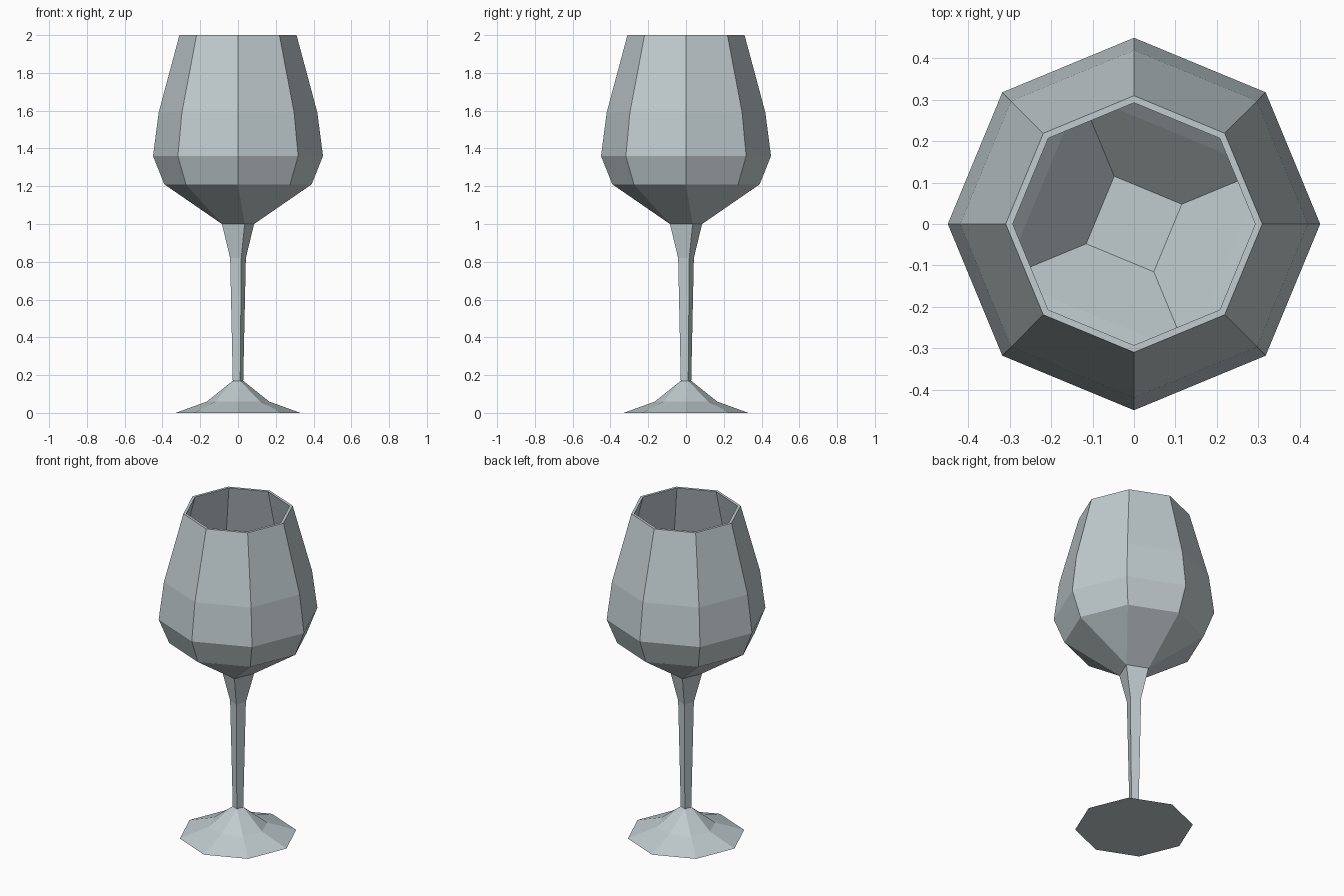
import bpy, bmesh
from math import cos, sin, radians

if "Cube" in bpy.data.objects:
    bpy.data.objects.remove(bpy.data.objects["Cube"])

glass = bpy.data.materials.new("pale_grey_glass")
glass.diffuse_color = (0.53, 0.60, 0.62, 1)
glass.use_nodes = True
glass.node_tree.nodes["Principled BSDF"].inputs["Base Color"].default_value = glass.diffuse_color


def ring(bm, sides, r, z):
    """Eight slots per ring; on a four-sided ring neighbouring slots share a vertex."""
    start = 0 if sides == 8 else 22.5
    verts = []
    for k in range(sides):
        a = radians(start + k * 360 / sides)
        verts.append(bm.verts.new((r * cos(a), r * sin(a), z)))
    return [verts[i * sides // 8] for i in range(8)]


def loft(name, profile, cap_start=False, cap_end=False):
    """Skin a list of (sides, radius, height) rings, listed bottom to top outside."""
    bm = bmesh.new()
    rings = [ring(bm, *p) for p in profile]
    for a, b in zip(rings, rings[1:]):
        for i in range(8):
            j = (i + 1) % 8
            corners = list(dict.fromkeys((a[i], a[j], b[j], b[i])))
            if len(corners) > 2:
                bm.faces.new(corners)
    if cap_start:
        bm.faces.new(list(dict.fromkeys(reversed(rings[0]))))
    if cap_end:
        bm.faces.new(list(dict.fromkeys(rings[-1])))
    me = bpy.data.meshes.new(name)
    bm.to_mesh(me)
    bm.free()
    me.materials.append(glass)
    ob = bpy.data.objects.new(name, me)
    bpy.context.collection.objects.link(ob)
    return ob


# Foot: octagonal base rising to the square stem
loft("foot", [(8, 0.33, 0), (8, 0.165, 0.06), (4, 0.03, 0.17)], cap_start=True)

# Stem: four-sided, flaring under the bowl
loft("stem", [(4, 0.03, 0.17), (4, 0.045, 0.82), (4, 0.092, 1.0)])

# Bowl: outer wall up to the rim, then the inner wall back down to a square floor
loft("bowl", [
    (4, 0.092, 1.0), (8, 0.39, 1.21), (8, 0.45, 1.36), (8, 0.42, 1.59), (8, 0.31, 2.0),
    (8, 0.293, 2.0), (8, 0.403, 1.59), (8, 0.432, 1.365), (4, 0.341, 1.215), (4, 0.125, 1.045),
], cap_end=True)
